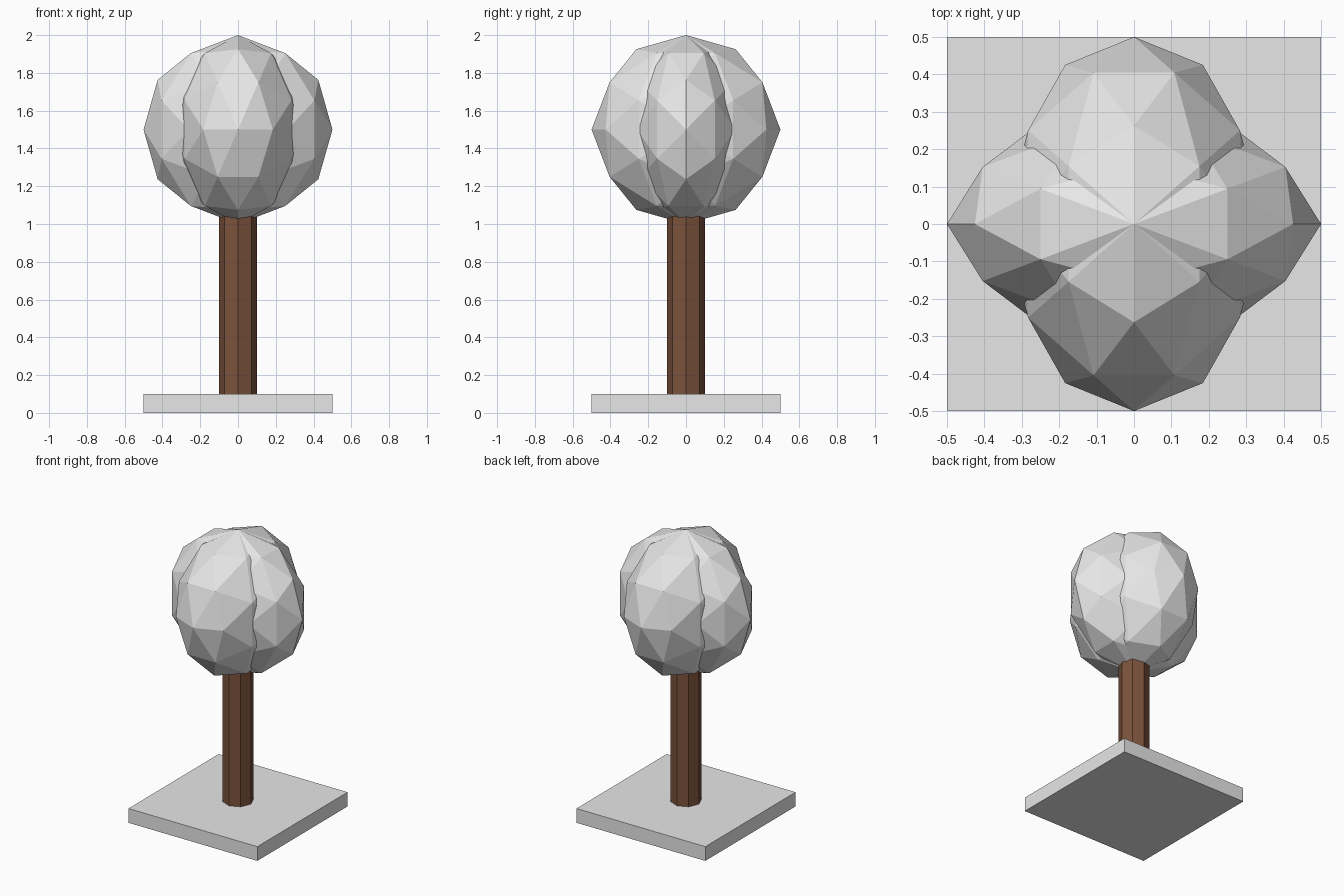
import bpy, bmesh, math
from mathutils import Vector
from itertools import product

if "Cube" in bpy.data.objects:
    bpy.data.objects.remove(bpy.data.objects["Cube"])


def material(name, rgb):
    m = bpy.data.materials.new(name)
    m.diffuse_color = (*rgb, 1.0)
    m.use_nodes = True
    m.node_tree.nodes["Principled BSDF"].inputs["Base Color"].default_value = m.diffuse_color
    return m


grey = material("light grey", (0.8, 0.8, 0.8))
brown = material("bark brown", (0.2, 0.085, 0.045))


def finish(bm, name, mat):
    bmesh.ops.recalc_face_normals(bm, faces=bm.faces)
    mesh = bpy.data.meshes.new(name)
    bm.to_mesh(mesh)
    bm.free()
    mesh.materials.append(mat)
    obj = bpy.data.objects.new(name, mesh)
    bpy.context.collection.objects.link(obj)
    return obj


# Square base plate
bm = bmesh.new()
bmesh.ops.create_cube(bm, size=1.0)
for v in bm.verts:
    v.co.z = v.co.z * 0.1 + 0.05
finish(bm, "base_plate", grey)

# Octagonal trunk, top hidden in the foliage
bm = bmesh.new()
bmesh.ops.create_cone(bm, cap_ends=True, segments=8, radius1=0.1, radius2=0.1, depth=1.0)
bmesh.ops.translate(bm, vec=(0, 0, 0.6), verts=bm.verts)
finish(bm, "trunk", brown)


def foliage(name, scale):
    """Axis-aligned 80-face geodesic ball, squashed by scale."""
    phi = (1 + math.sqrt(5)) / 2
    points = set()
    for base in ((0, 1, phi), (1, 0, 0), (phi - 1, phi, 1)):
        for signs in product((1, -1), repeat=3):
            p = [b * s + 0.0 for b, s in zip(base, signs)]
            for k in range(3):
                points.add(tuple(p[k:] + p[:k]))
    bm = bmesh.new()
    for p in points:
        d = Vector(p).normalized() * 0.5
        bm.verts.new((d.x * scale[0], d.y * scale[1], d.z * scale[2] + 1.5))
    bmesh.ops.convex_hull(bm, input=bm.verts)
    return finish(bm, name, grey)


# Two crossing flattened crowns
foliage("foliage_sideways", (1.0, 0.61, 1.0))
foliage("foliage_lengthways", (0.7, 1.0, 1.0))
